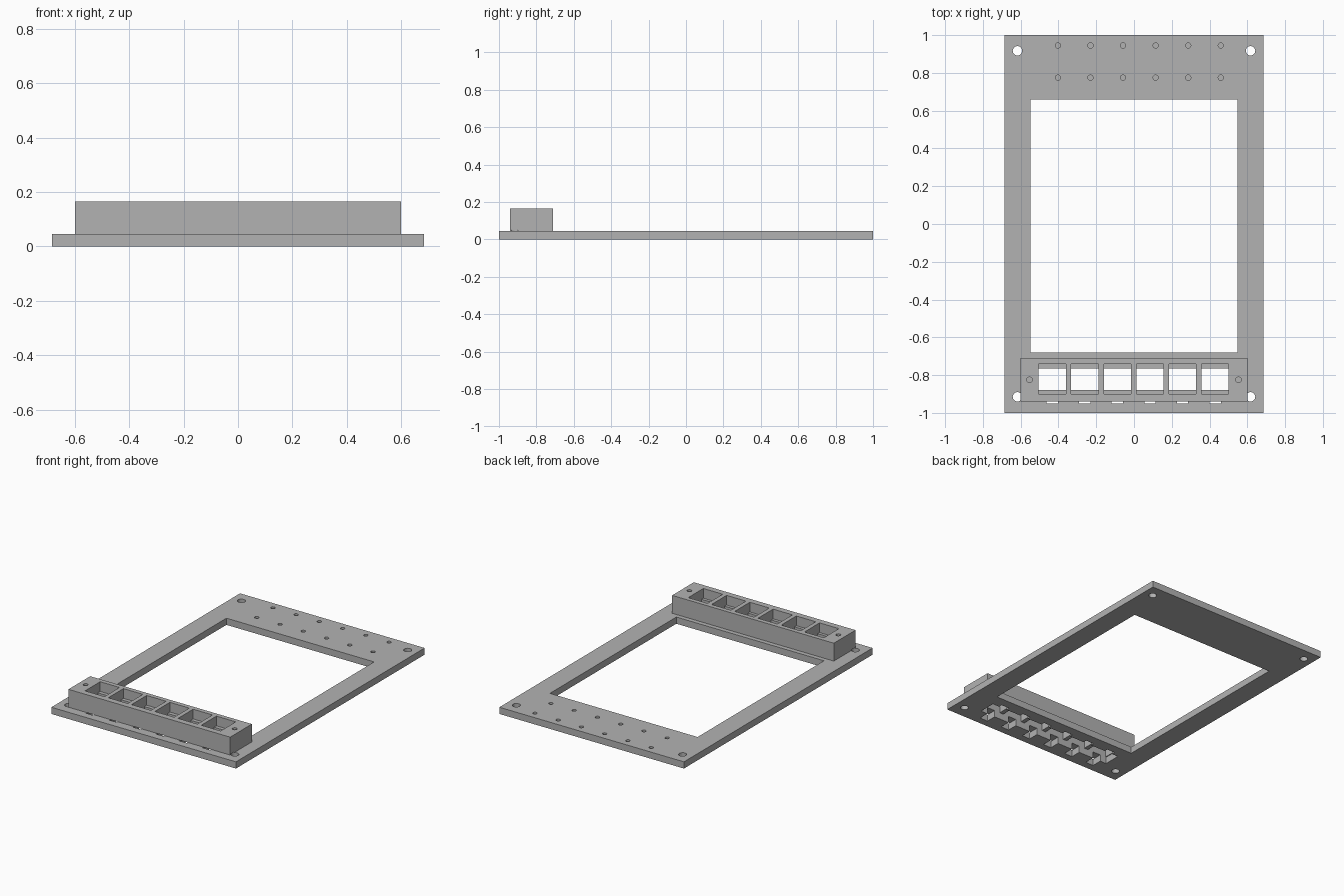
import bpy, bmesh
from mathutils import Matrix

cube = bpy.data.objects.get("Cube")
if cube:
    bpy.data.objects.remove(cube, do_unlink=True)

grey = bpy.data.materials.new("plain_grey")
grey.use_nodes = True
colour = (0.45, 0.45, 0.45, 1)
grey.diffuse_color = colour
grey.node_tree.nodes["Principled BSDF"].inputs["Base Color"].default_value = colour


def add_box(bm, x, y, z):
    """Box from (low, high) ranges on each axis."""
    mid = [sum(r) / 2 for r in (x, y, z)]
    size = [r[1] - r[0] for r in (x, y, z)]
    bmesh.ops.create_cube(bm, size=1, matrix=Matrix.LocRotScale(mid, None, size))


def add_hole(bm, x, y, radius, z):
    bmesh.ops.create_cone(bm, cap_ends=True, segments=20, radius1=radius, radius2=radius,
                          depth=z[1] - z[0], matrix=Matrix.Translation((x, y, sum(z) / 2)))


def make_object(name, bm):
    mesh = bpy.data.meshes.new(name)
    bm.to_mesh(mesh)
    bm.free()
    obj = bpy.data.objects.new(name, mesh)
    bpy.context.collection.objects.link(obj)
    mesh.materials.append(grey)
    return obj


def cut(obj, bm):
    """Subtract the cutter shapes and bake the result."""
    cutter = make_object("cutter", bm)
    cutter.hide_render = True
    mod = obj.modifiers.new("cut", "BOOLEAN")
    mod.operation, mod.object = "DIFFERENCE", cutter
    mod.solver, mod.use_self = "EXACT", True
    bpy.context.view_layer.objects.active = obj
    bpy.ops.object.modifier_apply(modifier=mod.name)
    bpy.data.objects.remove(cutter, do_unlink=True)


PLATE_TOP, BOX_TOP, LEDGE = 0.045, 0.165, 0.1
ports = [-0.433 + 0.1725 * i for i in range(6)]

# Base frame
bm = bmesh.new()
add_box(bm, (-0.685, 0.685), (-1, 1), (0, PLATE_TOP))
frame = make_object("base_frame", bm)

# Socket housing
bm = bmesh.new()
add_box(bm, (-0.6, 0.6), (-0.94, -0.71), (PLATE_TOP, BOX_TOP))
housing = make_object("socket_housing", bm)

# Window, socket slot with clip notches, and blind pilot holes in the frame
bm = bmesh.new()
add_box(bm, (-0.548, 0.548), (-0.68, 0.66), (-0.1, 0.1))
add_box(bm, (-0.51, 0.51), (-0.88, -0.765), (-0.1, 0.1))
for x in ports:
    add_box(bm, (x - 0.03, x + 0.03), (-0.95, -0.74), (-0.11, 0.11))
    for y in (0.775, 0.945):
        add_hole(bm, x + 0.03, y, 0.014, (0.012, 0.1))
cut(frame, bm)

# Corner screw holes, which also nick the housing ends
for part in (frame, housing):
    bm = bmesh.new()
    for x in (-0.617, 0.617):
        for y in (-0.915, 0.917):
            add_hole(bm, x, y, 0.025, (-0.1, 0.05))
    cut(part, bm)

# Stepped sockets and blind end holes in the housing
bm = bmesh.new()
for x in ports:
    add_box(bm, (x - 0.072, x + 0.072), (-0.9, -0.74), (LEDGE, 0.2))
for x in (-0.553, 0.553):
    add_hole(bm, x, -0.825, 0.015, (0.09, 0.2))
cut(housing, bm)
bm = bmesh.new()
for x in ports:
    add_box(bm, (x - 0.072, x + 0.072), (-0.88, -0.765), (0, 0.15))
cut(housing, bm)
